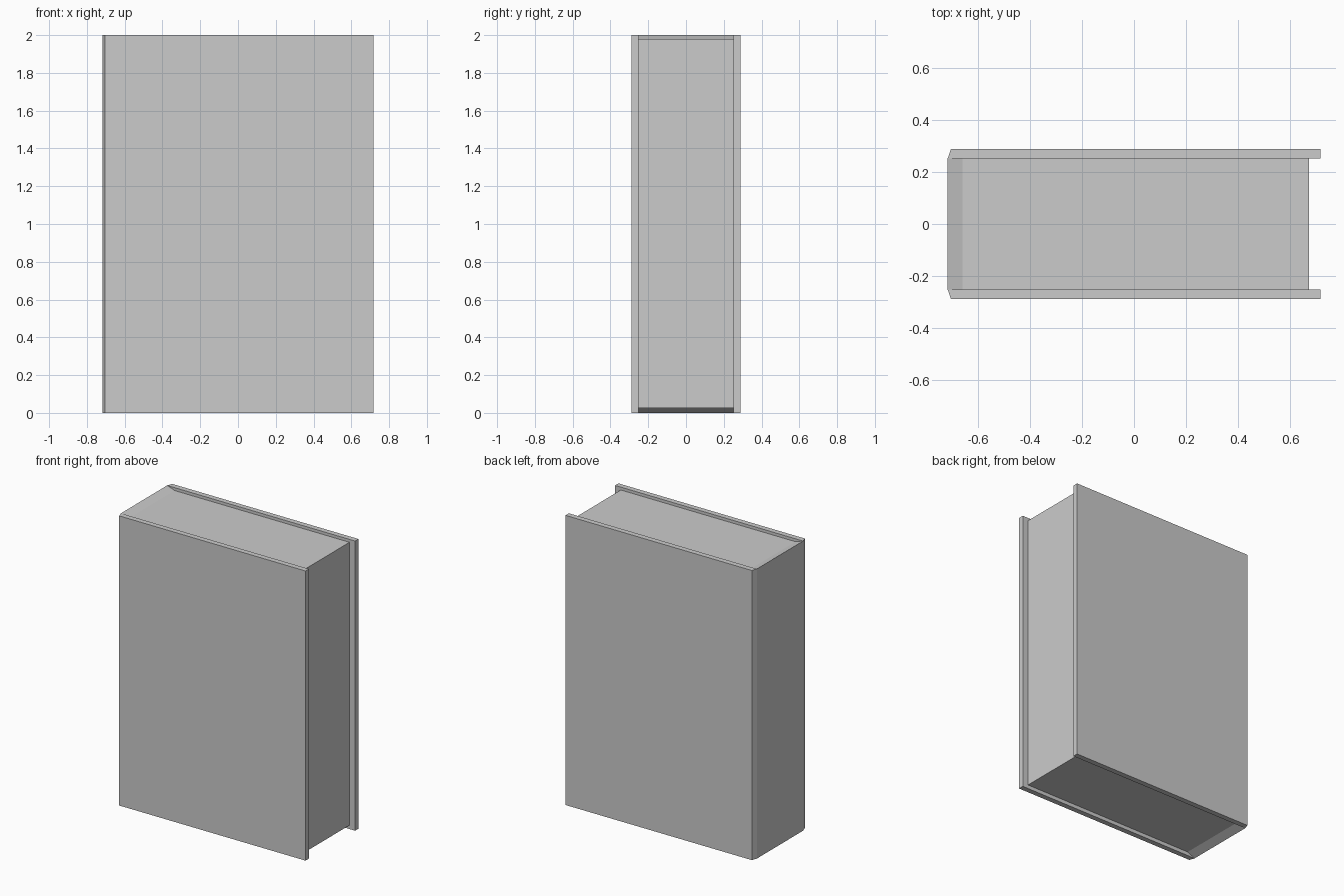
import bpy, bmesh
from mathutils import Vector

if "Cube" in bpy.data.objects:
    bpy.data.objects.remove(bpy.data.objects["Cube"])

SPINE, SPINE_IN, FORE = -0.718, -0.66, 0.675   # x: spine face, end of lip, page edge
IN, OUT, EDGE = 0.252, 0.289, 0.718            # y of board faces, x of board edge


def prism(name, points, offset):
    """Extrude a flat profile along an offset vector."""
    bm = bmesh.new()
    face = bm.faces.new([bm.verts.new(p) for p in points])
    ext = bmesh.ops.extrude_face_region(bm, geom=[face], use_keep_orig=True)
    verts = [g for g in ext["geom"] if isinstance(g, bmesh.types.BMVert)]
    bmesh.ops.translate(bm, verts=verts, vec=Vector(offset))
    bmesh.ops.recalc_face_normals(bm, faces=bm.faces)
    mesh = bpy.data.meshes.new(name)
    bm.to_mesh(mesh)
    bm.free()
    obj = bpy.data.objects.new(name, mesh)
    bpy.context.collection.objects.link(obj)
    return obj


# Front and back boards, bevelled where they meet the spine
for name, side in (("front_cover", -1), ("back_cover", 1)):
    profile = [(SPINE, IN), (-0.705, OUT), (EDGE, OUT), (EDGE, IN)]
    prism(name, [(x, side * y, 0) for x, y in profile], (0, 0, 2))

# Spine with sloped lips running into the recessed page block
profile = [(SPINE, 0), (SPINE, 2), (SPINE_IN, 1.98), (FORE, 1.98),
           (FORE, 0.026), (SPINE_IN, 0.026)]
prism("spine_and_pages", [(x, -IN, z) for x, z in profile], (0, 2 * IN, 0))
